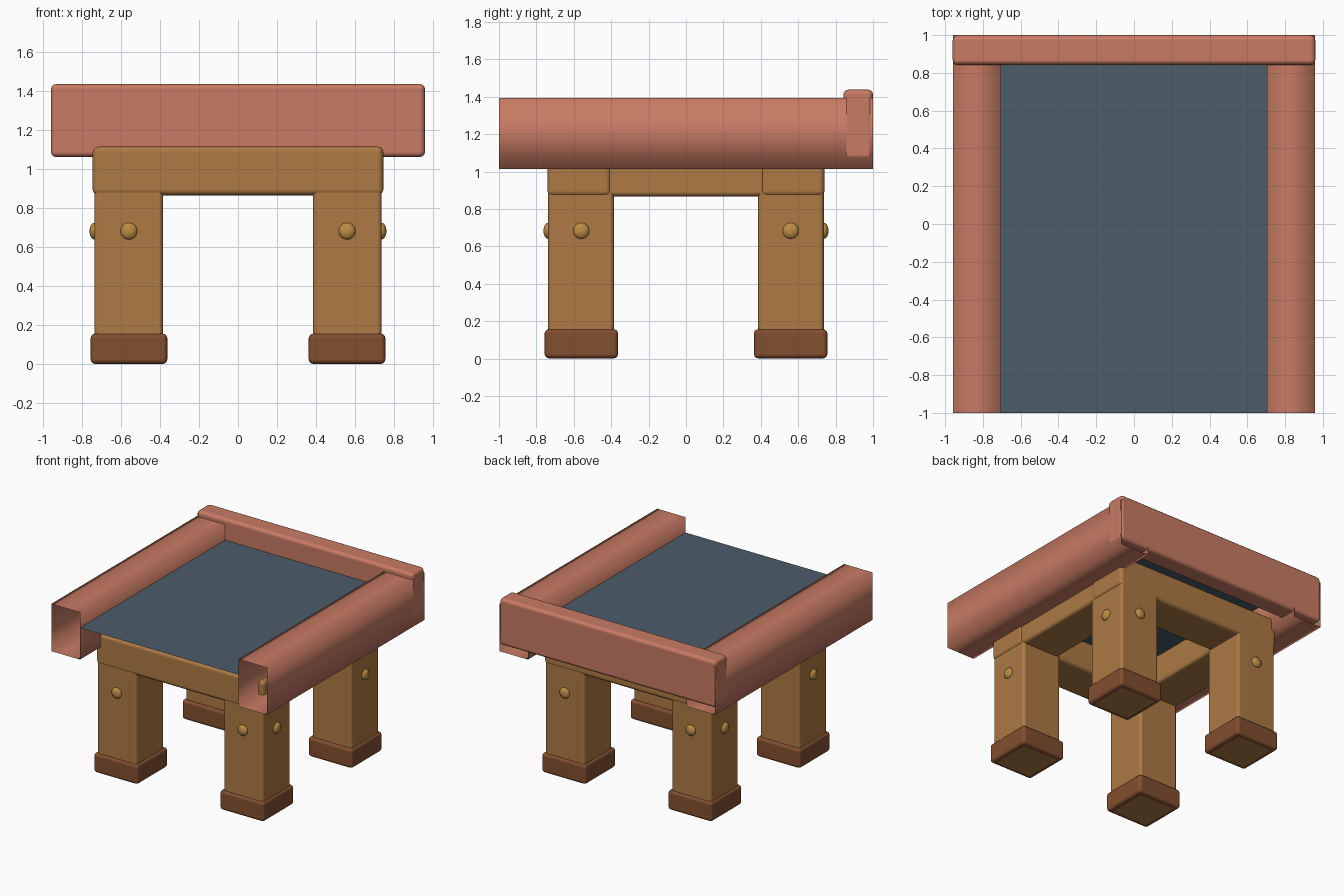
import bpy, bmesh, math
from mathutils import Vector

if "Cube" in bpy.data.objects:
    bpy.data.objects.remove(bpy.data.objects["Cube"])


def material(name, r, g, b):
    # 8-bit display colour converted to linear
    def lin(c):
        c /= 255
        return c / 12.92 if c <= 0.04045 else ((c + 0.055) / 1.055) ** 2.4
    m = bpy.data.materials.new(name)
    m.diffuse_color = (lin(r), lin(g), lin(b), 1)
    m.use_nodes = True
    m.node_tree.nodes["Principled BSDF"].inputs["Base Color"].default_value = m.diffuse_color
    return m


RED = material("salmon red", 200, 123, 100)
SLATE = material("slate blue", 76, 93, 106)
WOOD = material("light wood", 173, 122, 68)
FOOT = material("dark wood", 130, 78, 47)
BRASS = material("brass", 188, 140, 68)


def add_object(name, bm, mat):
    mesh = bpy.data.meshes.new(name)
    bm.to_mesh(mesh)
    bm.free()
    mesh.materials.append(mat)
    for p in mesh.polygons:
        p.use_smooth = True
    ob = bpy.data.objects.new(name, mesh)
    bpy.context.collection.objects.link(ob)
    return ob


def box(name, lo, hi, mat, bevel):
    """Rounded box between two corners."""
    lo, hi = Vector(lo), Vector(hi)
    bm = bmesh.new()
    bmesh.ops.create_cube(bm, size=1)
    bmesh.ops.scale(bm, vec=hi - lo, verts=bm.verts)
    bmesh.ops.translate(bm, vec=(lo + hi) / 2, verts=bm.verts)
    ob = add_object(name, bm, mat)
    mod = ob.modifiers.new("rounding", 'BEVEL')
    mod.width, mod.segments = bevel, 3
    mod.harden_normals = True
    return ob


def stud(name, center, scale):
    """Flattened dome-headed stud."""
    bm = bmesh.new()
    bmesh.ops.create_uvsphere(bm, u_segments=20, v_segments=12, radius=1)
    bmesh.ops.scale(bm, vec=scale, verts=bm.verts)
    bmesh.ops.translate(bm, vec=center, verts=bm.verts)
    return add_object(name, bm, BRASS)


def span(s, a, b):
    """Range a..b mirrored to side s, in ascending order."""
    return sorted((s * a, s * b))


# Legs, feet and studs at the four corners
for sx, xn in ((-1, "left"), (1, "right")):
    for sy, yn in ((-1, "front"), (1, "back")):
        tag = f"{yn}_{xn}"
        x0, x1 = span(sx, 0.385, 0.737)
        y0, y1 = span(sy, 0.385, 0.737)
        box("leg_" + tag, (x0, y0, 0.0), (x1, y1, 1.0), WOOD, 0.022)
        x0, x1 = span(sx, 0.363, 0.756)
        y0, y1 = span(sy, 0.363, 0.756)
        box("foot_" + tag, (x0, y0, 0.001), (x1, y1, 0.157), FOOT, 0.024)
        stud("stud_y_" + tag, (sx * 0.56, sy * 0.737, 0.683), (0.043, 0.025, 0.043))
        stud("stud_x_" + tag, (sx * 0.737, sy * 0.56, 0.683), (0.025, 0.043, 0.043))

# Ring of beams on top of the legs
for s, n in ((-1, "front"), (1, "back")):
    y0, y1 = span(s, 0.40, 0.741)
    box("beam_" + n, (-0.746, y0, 0.867), (0.746, y1, 1.117), WOOD, 0.03)
for s, n in ((-1, "left"), (1, "right")):
    x0, x1 = span(s, 0.40, 0.737)
    box("beam_" + n, (x0, -0.56, 0.867), (x1, 0.56, 1.11), WOOD, 0.025)

# Hollow side rails, open at both ends
for s, n in ((-1, "left"), (1, "right")):
    bm = bmesh.new()
    x0, x1 = span(s, 0.703, 0.957)
    profile = [(x0, 1.013), (x1, 1.013), (x1, 1.392), (x0, 1.392)]
    rings = [[bm.verts.new((x, y, z)) for x, z in profile] for y in (-1, 1)]
    for i in range(4):
        j = (i + 1) % 4
        bm.faces.new((rings[0][i], rings[0][j], rings[1][j], rings[1][i]))
    bmesh.ops.recalc_face_normals(bm, faces=bm.faces)
    # make sure the walls face away from the tube centre
    c = Vector(((x0 + x1) / 2, 0, 1.2025))
    for f in bm.faces:
        if f.normal.dot(f.calc_center_median() - c) < 0:
            f.normal_flip()
    add_object("side_rail_" + n, bm, RED)

# Board across the back
box("back_board", (-0.96, 0.842, 1.063), (0.96, 1.0, 1.438), RED, 0.027)

# Thin top sheet between the rails
bm = bmesh.new()
corners = [(-0.703, -1), (0.703, -1), (0.703, 0.9), (-0.703, 0.9)]
bm.faces.new([bm.verts.new((x, y, 1.268)) for x, y in corners])
add_object("top_sheet", bm, SLATE)
